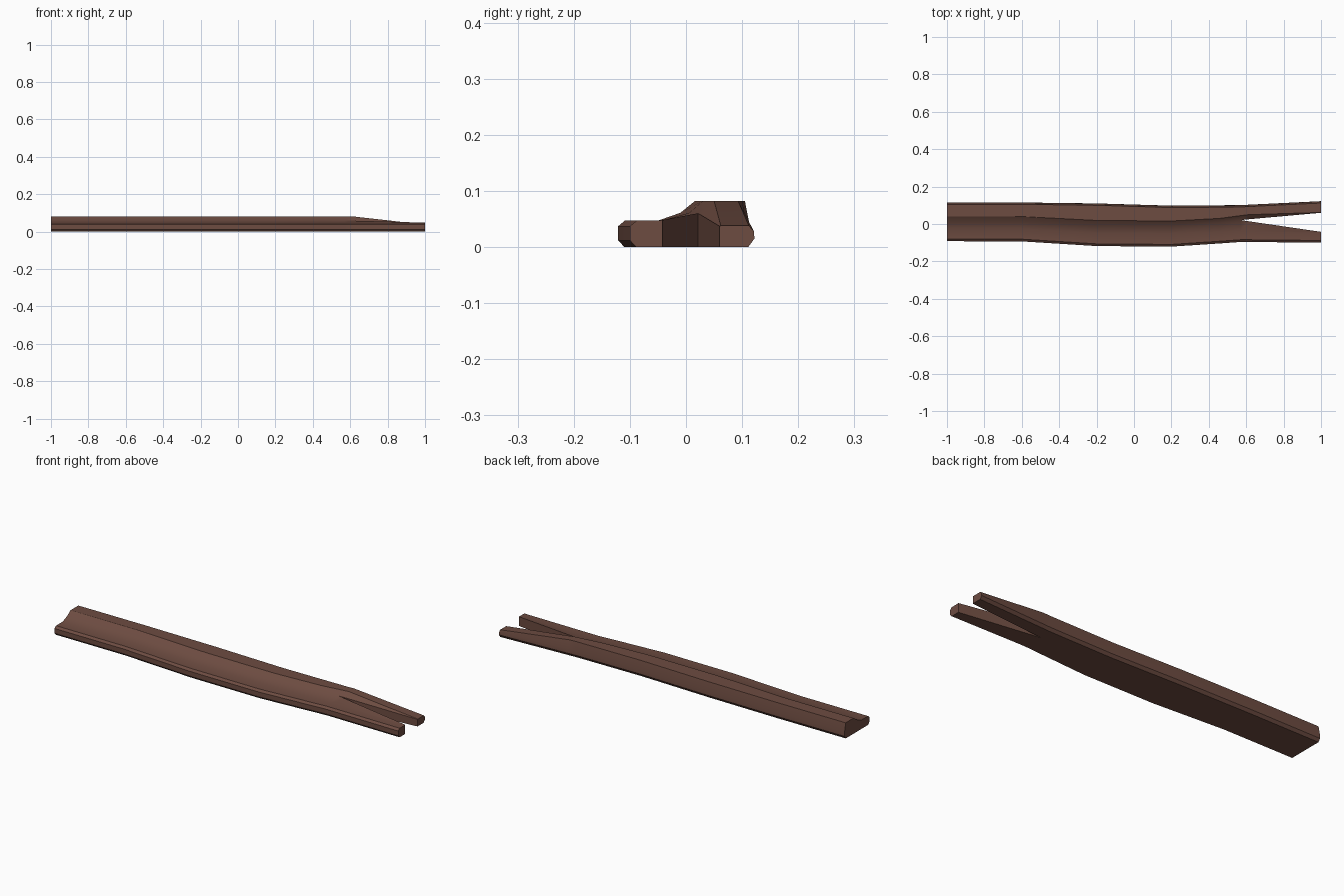
import bpy, bmesh

if "Cube" in bpy.data.objects:
    bpy.data.objects.remove(bpy.data.objects["Cube"])

wood = bpy.data.materials.new("dark brown wood")
wood.diffuse_color = (0.153, 0.072, 0.053, 1)
wood.use_nodes = True
wood.node_tree.nodes["Principled BSDF"].inputs["Base Color"].default_value = wood.diffuse_color

# Stations along the plank: x, front side y, back side y, foot of slope y,
# front half's split edge (y, z), back half's split edge (y, z), ridge (y, z)
STATIONS = [
    (-1.0, -.092, .115, -.026, (.010, .061), (.010, .061), (.040, .082)),
    (-.60, -.093, .115, -.027, (.010, .061), (.010, .061), (.040, .082)),
    (-.20, -.118, .110, -.048, (-.010, .061), (-.010, .061), (.019, .082)),
    (.20, -.121, .098, -.050, (-.010, .061), (-.010, .061), (.016, .082)),
    (.457, -.104, .100, -.043, (.006, .061), (.006, .061), (.030, .082)),
    (.57, -.096, .101, -.040, (.021, .060), (.021, .060), (.045, .082)),
    (.61, -.096, .103, -.040, (.015, .059), (.025, .058), (.050, .082)),
    (1.0, -.100, .122, -.048, (-.042, .048), (.060, .037), (.062, .038)),
]
SPLIT_X = .57


def front_half(a, foot, edge):
    return [(edge[0], 0), (a + .011, 0), (a, .012), (a, .037),
            (a + .012, .047), (foot, .047), edge]


def back_half(b, edge, ridge):
    top = ridge[1]
    return [edge, ridge, (b - .010, top), (b - .001, min(.036, top - .010)),
            (b, .015), (b - .011, 0), (edge[0], 0)]


def loft(bm, rings):
    """Skin the rings; the closing side (inner wall) only exists past the split."""
    rows = [[bm.verts.new((x, y, z)) for y, z in ring] for x, ring in rings]
    for (xa, _), r, s in zip(rings, rows, rows[1:]):
        n = len(r)
        for i in range(n if xa >= SPLIT_X else n - 1):
            j = (i + 1) % n
            bm.faces.new((r[i], r[j], s[j], s[i]))
    bm.faces.new(rows[0])
    bm.faces.new(rows[-1])


# Split plank: front and back halves welded together up to the fork
bm = bmesh.new()
loft(bm, [(s[0], front_half(s[1], s[3], s[4])) for s in STATIONS])
loft(bm, [(s[0], back_half(s[2], s[5], s[6])) for s in STATIONS])
bmesh.ops.remove_doubles(bm, verts=bm.verts, dist=.0005)
bmesh.ops.recalc_face_normals(bm, faces=bm.faces)
mesh = bpy.data.meshes.new("split_plank")
bm.to_mesh(mesh)
bm.free()
mesh.materials.append(wood)
plank = bpy.data.objects.new("split_plank", mesh)
bpy.context.collection.objects.link(plank)

# Soft shading on the worn slope, crisp outer edges
bpy.context.view_layer.objects.active = plank
plank.select_set(True)
bpy.ops.object.shade_smooth_by_angle(angle=0.5)
